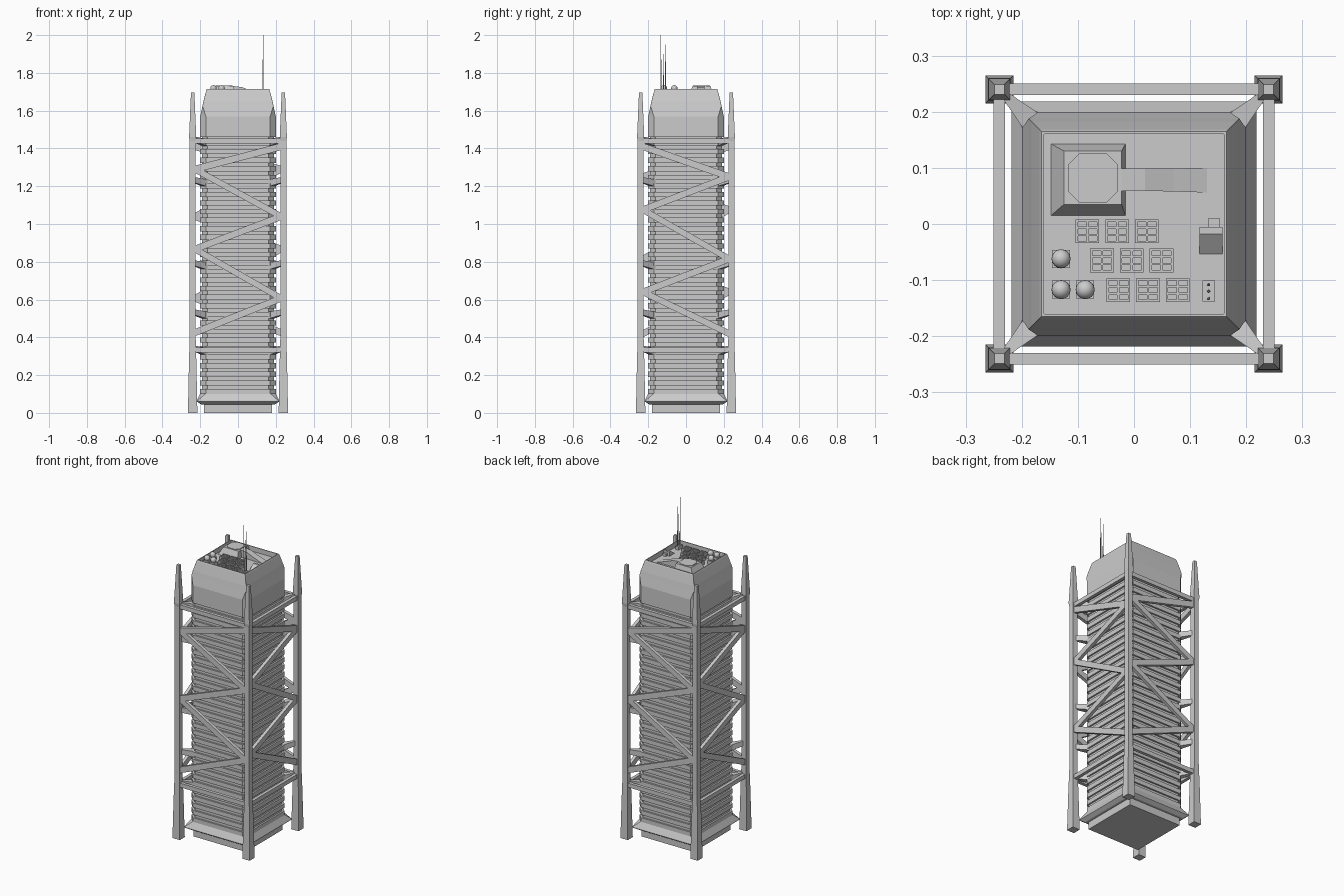
import bpy, bmesh, math
from mathutils import Vector, Matrix

if "Cube" in bpy.data.objects:
    bpy.data.objects.remove(bpy.data.objects["Cube"])

grey = bpy.data.materials.new("light_grey")
grey.diffuse_color = (0.6, 0.6, 0.6, 1)
grey.use_nodes = True
grey.node_tree.nodes["Principled BSDF"].inputs["Base Color"].default_value = grey.diffuse_color


def finish(name, bm):
    bmesh.ops.recalc_face_normals(bm, faces=bm.faces)
    me = bpy.data.meshes.new(name)
    bm.to_mesh(me)
    bm.free()
    me.materials.append(grey)
    ob = bpy.data.objects.new(name, me)
    bpy.context.collection.objects.link(ob)
    return ob


def loft(bm, rings):
    """Skin a list of equal-length point rings and cap both ends."""
    vs = [[bm.verts.new(p) for p in r] for r in rings]
    n = len(vs[0])
    for a, b in zip(vs, vs[1:]):
        for i in range(n):
            j = (i + 1) % n
            bm.faces.new((a[i], a[j], b[j], b[i]))
    bm.faces.new(vs[0][::-1])
    bm.faces.new(vs[-1])


def rect(x0, x1, y0, y1, z):
    return [(x0, y0, z), (x1, y0, z), (x1, y1, z), (x0, y1, z)]


def box(bm, x0, x1, y0, y1, z0, z1):
    loft(bm, [rect(x0, x1, y0, y1, z0), rect(x0, x1, y0, y1, z1)])


def square(cx, cy, h, z):
    return rect(cx - h, cx + h, cy - h, cy + h, z)


def octagon(h, c, z):
    """Square of half size h with corners cut by c."""
    k = h - c
    return [(k, -h, z), (h, -k, z), (h, k, z), (k, h, z),
            (-k, h, z), (-h, k, z), (-h, -k, z), (-k, -h, z)]


def beam(bm, a, b, h, normal, t):
    """Beam from a to b, vertical height h, thickness t along the face normal."""
    up, n = Vector((0, 0, h / 2)), Vector(normal) * t / 2
    loft(bm, [[Vector(p) + s * up + q * n for s, q in ((1, 1), (1, -1), (-1, -1), (-1, 1))]
              for p in (a, b)])


# Tower shaft: grooved floors with cut corners, closing to a square crown
Z0, Z1, FLOORS = 0.10, 1.46, 30
step = (Z1 - Z0) / FLOORS
rings = [octagon(0.2, 0.03, Z0)]
for i in range(FLOORS):
    z = Z0 + i * step
    rings += [octagon(0.2, 0.03, z + step * 0.6), octagon(0.19, 0.028, z + step * 0.6),
              octagon(0.19, 0.028, z + step), octagon(0.2, 0.03, z + step)]
rings += [octagon(0.2, 0.03, 1.57), octagon(0.188, 0.0005, 1.625),
          octagon(0.183, 0.0005, 1.65), octagon(0.168, 0.0005, 1.708),
          octagon(0.165, 0.0005, 1.715), octagon(0.16, 0.0005, 1.715),
          octagon(0.16, 0.0005, 1.685)]
bm = bmesh.new()
loft(bm, rings)
finish("tower_shaft", bm)

# Base plinth and flared skirt
bm = bmesh.new()
loft(bm, [square(0, 0, 0.18, 0), square(0, 0, 0.18, 0.055)])
loft(bm, [octagon(0.195, 0.005, 0.045), octagon(0.218, 0.005, 0.06),
          octagon(0.218, 0.005, 0.066), octagon(0.198, 0.03, 0.105)])
finish("base_skirt", bm)

# Four corner columns: flared foot, straight shaft, tapered spike
C = 0.24
bm = bmesh.new()
for sx in (-1, 1):
    for sy in (-1, 1):
        loft(bm, [square(sx * C, sy * C, h, z) for z, h in
                  ((0, 0.025), (0.25, 0.020), (0.4, 0.016), (1.44, 0.016),
                   (1.46, 0.019), (1.695, 0.009))])
finish("corner_columns", bm)

# Zigzag bracing and horizontal ties, each face repeated half a turn around
front_z = [1.41, 1.29, 1.04, 0.867, 0.607, 0.425]   # starts at the right end
right_z = [1.41, 1.25, 1.075, 0.815, 0.64, 0.42]    # starts at the front end
E = 0.228
bm = bmesh.new()
for s in (1, -1):
    for i in range(5):
        d = s if i % 2 == 0 else -s
        beam(bm, (d * E, -s * C, front_z[i]), (-d * E, -s * C, front_z[i + 1]), 0.038, (0, 1, 0), 0.02)
        beam(bm, (s * C, -d * E, right_z[i]), (s * C, d * E, right_z[i + 1]), 0.038, (1, 0, 0), 0.02)
    for z in (0.333, 1.44):
        beam(bm, (-E, s * C, z), (E, s * C, z), 0.026, (0, 1, 0), 0.02)
        beam(bm, (s * C, -E, z), (s * C, E, z), 0.026, (1, 0, 0), 0.02)
finish("cross_bracing", bm)

# Tapered brackets from the cut corners to the columns
bm = bmesh.new()
for q in range(4):
    rot = Matrix.Rotation(math.radians(45 + 90 * q), 3, 'Z')
    for z in (0.333, 0.525, 0.785, 1.225, 1.44):
        loft(bm, [[rot @ Vector((r, a * w, z + dz + b * h)) for a, b in
                   ((1, 1), (-1, 1), (-1, -1), (1, -1))]
                  for r, w, h, dz in ((0.25, 0.021, 0.018, -0.008), (0.33, 0.006, 0.015, 0.008))])
finish("corner_brackets", bm)

# Roof pavilion with octagonal pad outline
R = 1.684
bm = bmesh.new()
loft(bm, [rect(-0.148, -0.015, 0.015, 0.143, R), rect(-0.125, -0.022, 0.035, 0.13, 1.73)])
loft(bm, [[(x - 0.073, y + 0.082, z) for x, y, z in octagon(0.044, 0.02, zz)] for zz in (1.728, 1.734)])
finish("roof_pavilion", bm)

# Sloping walkway leading down from the pavilion
bm = bmesh.new()
loft(bm, [[(x, y0, R - 0.002), (x, y1, R - 0.002), (x, y1, z), (x, y0, z)] for x, y0, y1, z in
          ((-0.025, 0.059, 0.099, 1.73), (0.02, 0.059, 0.099, 1.725),
           (0.07, 0.058, 0.099, 1.705), (0.13, 0.056, 0.1, R + 0.001))])
finish("roof_walkway", bm)

# Roof vents: framed grids of two by three openings
bm = bmesh.new()
for y, xs in ((-0.013, -0.083), (-0.065, -0.057), (-0.118, -0.028)):
    for i in range(3):
        x, h, t = xs + i * 0.053, 0.021, 0.004
        box(bm, x - h, x + h, y - h, y + h, R - 0.002, R + 0.003)
        for k in (-1, 0, 1):
            c = x + k * (h - t / 2)
            box(bm, c - t / 2, c + t / 2, y - h, y + h, R, R + 0.02)
        for k in (-1, -0.34, 0.34, 1):
            c = y + k * (h - t / 2)
            box(bm, x - h, x + h, c - t / 2, c + t / 2, R, R + 0.02)
finish("roof_vents", bm)

# Round tanks
bm = bmesh.new()
for x, y in ((-0.13, -0.062), (-0.13, -0.117), (-0.087, -0.117)):
    bmesh.ops.create_uvsphere(bm, u_segments=16, v_segments=10, radius=0.017,
                              matrix=Matrix.Translation((x, y, 1.718)))
    box(bm, x - 0.016, x + 0.016, y - 0.016, y + 0.016, R, 1.706)
tanks = finish("roof_tanks", bm)
for p in tanks.data.polygons:
    p.use_smooth = len(p.vertices) == 3 or p.center.z > 1.707

# Plant room with sloped front
bm = bmesh.new()
loft(bm, [rect(0.117, 0.158, -0.055, -0.005, R), rect(0.117, 0.158, -0.018, -0.005, 1.712)])
box(bm, 0.132, 0.153, -0.006, 0.01, R, 1.70)
finish("plant_room", bm)

# Antenna base and three masts
bm = bmesh.new()
box(bm, 0.122, 0.144, -0.138, -0.101, R, 1.705)
for y, top in ((-0.133, 2.0), (-0.12, 1.90), (-0.108, 1.95)):
    bmesh.ops.create_cone(bm, cap_ends=True, segments=8, radius1=0.003, radius2=0.0012,
                          depth=top - 1.70, matrix=Matrix.Translation((0.133, y, (top + 1.70) / 2)))
finish("antenna_masts", bm)
